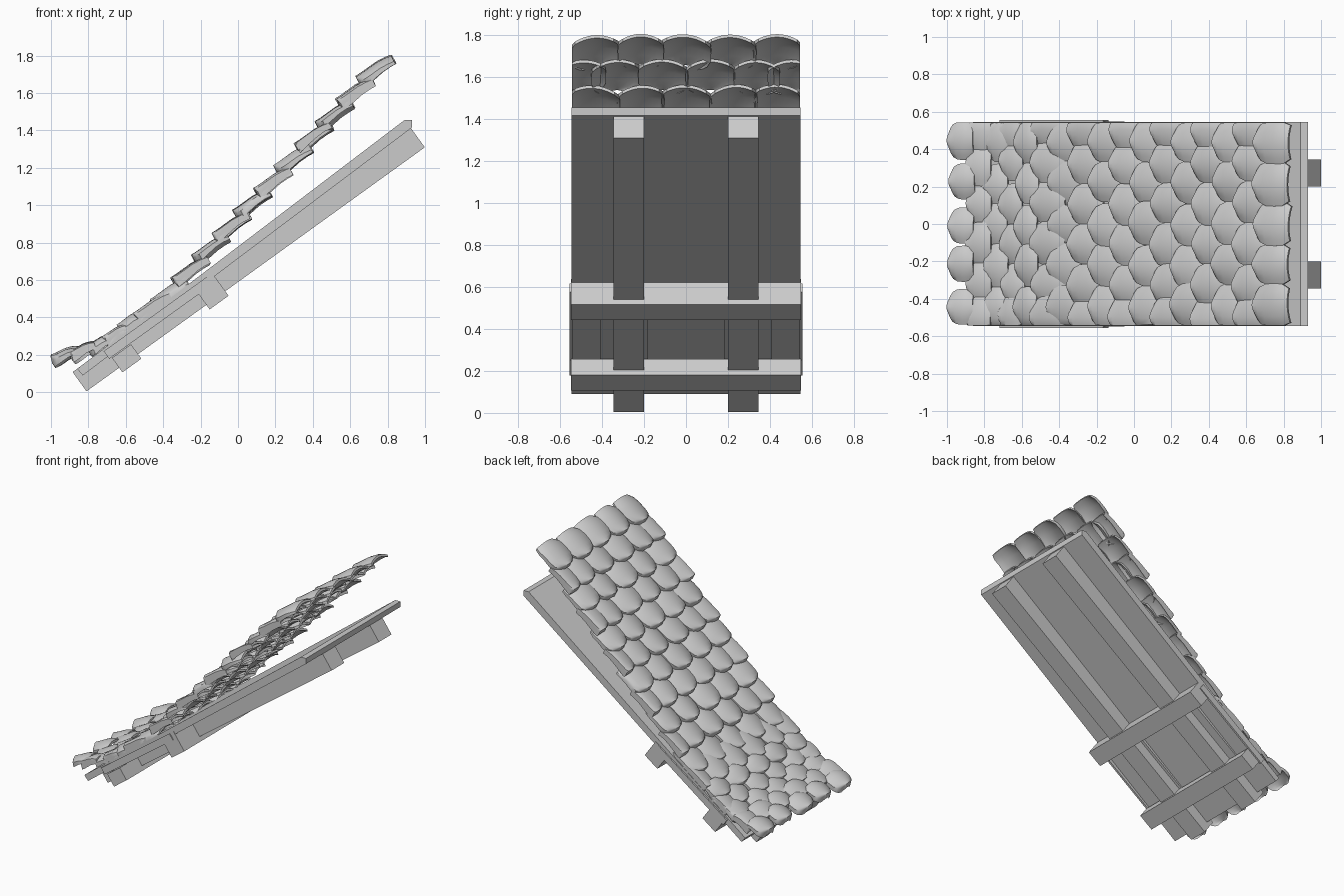
import bpy, bmesh, math, random

random.seed(4)
if "Cube" in bpy.data.objects:
    bpy.data.objects.remove(bpy.data.objects["Cube"])

grey = bpy.data.materials.new("plain grey")
grey.use_nodes = True
grey.diffuse_color = (0.6, 0.6, 0.6, 1)
grey.node_tree.nodes["Principled BSDF"].inputs["Base Color"].default_value = (0.6, 0.6, 0.6, 1)


def finish(name, bm):
    bmesh.ops.recalc_face_normals(bm, faces=bm.faces)
    mesh = bpy.data.meshes.new(name)
    bm.to_mesh(mesh)
    bm.free()
    mesh.materials.append(grey)
    obj = bpy.data.objects.new(name, mesh)
    bpy.context.collection.objects.link(obj)
    return obj


def prism(name, profile, y0, y1):
    """Extrude an x-z profile from y0 to y1."""
    bm = bmesh.new()
    face = bm.faces.new([bm.verts.new((x, y0, z)) for x, z in profile])
    ext = bmesh.ops.extrude_face_region(bm, geom=[face])
    verts = [v for v in ext["geom"] if isinstance(v, bmesh.types.BMVert)]
    bmesh.ops.translate(bm, verts=verts, vec=(0, y1 - y0, 0))
    return finish(name, bm)


# Slope frame: a runs up the slope, b is square to it, from the lowest corner
ANGLE = math.radians(35.8)
C, S = math.cos(ANGLE), math.sin(ANGLE)


def slope_rect(a0, a1, b0, b1):
    return [(-0.81 + a * C - b * S, 0.005 + a * S + b * C)
            for a, b in ((a0, b0), (a1, b0), (a1, b1), (a0, b1))]


# Deck board with its bevelled upper end
prism("deck_board", [(-0.86, 0.125), (-0.83, 0.09), (0.93, 1.415),
                     (0.93, 1.455), (0.89, 1.455)], -0.545, 0.545)

# Rafters, backing strips and side rails, one of each per side
for side, label in ((1, "left"), (-1, "right")):
    prism(label + "_rafter", slope_rect(0, 2.23, 0, 0.127), side * 0.2, side * 0.345)
    prism(label + "_backing_strip", slope_rect(0.3, 0.8, 0.075, 0.1), side * 0.18, side * 0.41)
    prism(label + "_side_rail", slope_rect(0.2, 0.88, 0.07, 0.12), side * 0.54, side * 0.555)

# Cross beams under the rafters
for label, a, top in (("lower", 0.215, 0.065), ("upper", 0.79, 0.12)):
    prism(label + "_cross_beam", slope_rect(a, a + 0.125, -0.03, top), -0.548, 0.548)

# Roof line: front lip position of each tile row, flared out at the eaves
EAVES = 5
lips = [(-0.995, 0.18), (-0.895, 0.2), (-0.8, 0.235), (-0.715, 0.285), (-0.635, 0.345), (-0.55, 0.405)]
lips += [(-0.46 + 0.11 * i, 0.478 + 0.1195 * i) for i in range(11)]

# Half-widths of a scale from its rounded lip to its hidden upper end
OUTLINE = [(0, 0.05), (0.01, 0.075), (0.03, 0.097), (0.07, 0.113), (0.13, 0.116), (0.18, 0.113), (0.22, 0.09)]
ACROSS = 8


def add_tile(bm, lip, yc, pitch, roll, scale, length):
    """One rounded, crowned scale with a thick lip."""
    layers = []
    for under in (0, 1):
        grid = []
        for s, half in OUTLINE:
            row = []
            for j in range(ACROSS + 1):
                t = 2 * j / ACROSS - 1
                w = t * half * scale
                along = s * length + 0.01 * t * t * (1 - s / 0.22)
                thick = 0.038 - 0.1 * s
                h = 0.026 * (1 - t * t) - 0.008 * math.cos(s * 20) + roll * w - under * thick
                x = lip[0] + along * math.cos(pitch) - h * math.sin(pitch)
                z = lip[1] + along * math.sin(pitch) + h * math.cos(pitch)
                y = max(-0.543, min(0.543, yc + w))
                row.append(bm.verts.new((x, y, z)))
            grid.append(row)
        layers.append(grid)
    n = len(OUTLINE)
    for grid in layers:
        for i in range(n - 1):
            for j in range(ACROSS):
                bm.faces.new((grid[i][j], grid[i][j + 1], grid[i + 1][j + 1], grid[i + 1][j]))
    rim = [(0, j) for j in range(ACROSS)] + [(i, ACROSS) for i in range(n - 1)]
    rim += [(n - 1, j) for j in range(ACROSS, 0, -1)] + [(i, 0) for i in range(n - 1, 0, -1)]
    for k, (i, j) in enumerate(rim):
        p, q = rim[(k + 1) % len(rim)]
        bm.faces.new((layers[0][i][j], layers[0][p][q], layers[1][p][q], layers[1][i][j]))


# Staggered tile rows, shorter and flatter at the eaves
for r, lip in enumerate(lips):
    bm = bmesh.new()
    pitch = math.radians(min(28, 14 + 3 * r))
    centres = [-0.44, -0.22, 0, 0.22, 0.44] if r % 2 == 0 else [-0.5, -0.33, -0.11, 0.11, 0.33, 0.5]
    length, loose = (0.66, 0.012) if r < EAVES else (1, 0.007)
    size = 0.86 if r == 0 else 1
    for yc in centres:
        spot = (lip[0] + random.uniform(-loose, loose) * 0.6, lip[1] + random.uniform(-loose, loose) * 0.5)
        add_tile(bm, spot, yc + random.uniform(-loose, loose), pitch,
                 random.uniform(-0.1, 0.1), size * random.uniform(0.95, 1.05), length)
    row = finish("tile_row_%02d" % (r + 1), bm)
    bpy.ops.object.select_all(action="DESELECT")
    row.select_set(True)
    bpy.context.view_layer.objects.active = row
    bpy.ops.object.shade_smooth_by_angle(angle=math.radians(40))
